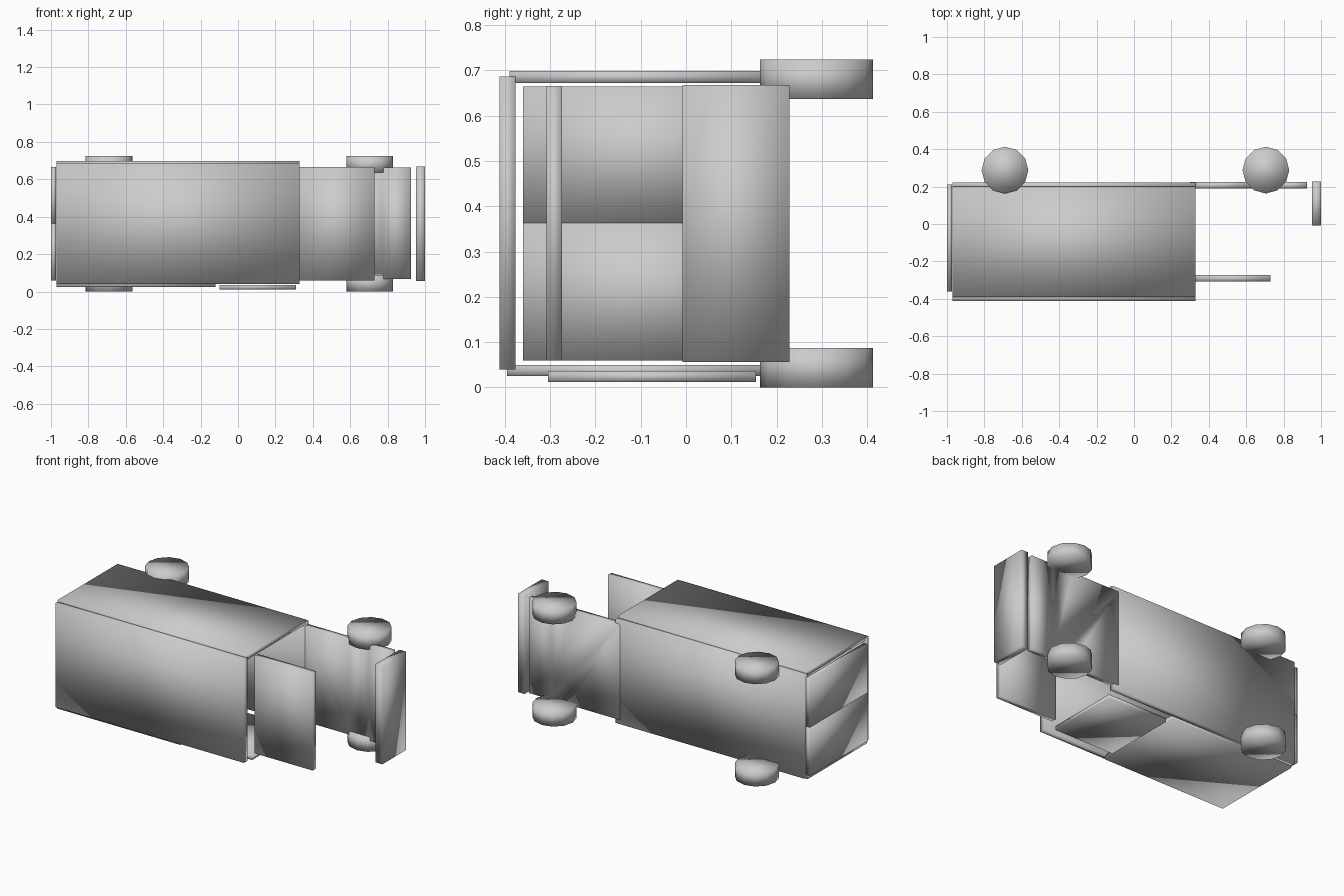
import bpy, bmesh, math

if "Cube" in bpy.data.objects:
    bpy.data.objects.remove(bpy.data.objects["Cube"])

grey = bpy.data.materials.new("plain_grey")
grey.diffuse_color = (0.6, 0.6, 0.6, 1)
grey.use_nodes = True
grey.node_tree.nodes["Principled BSDF"].inputs["Base Color"].default_value = grey.diffuse_color


def finish(name, bm):
    bmesh.ops.recalc_face_normals(bm, faces=bm.faces)
    for f in bm.faces:
        f.smooth = True
    me = bpy.data.meshes.new(name)
    bm.to_mesh(me)
    bm.free()
    me.materials.append(grey)
    ob = bpy.data.objects.new(name, me)
    bpy.context.collection.objects.link(ob)
    return ob


def panel(name, x, y, z):
    """Softly shaded slab spanning the given ranges."""
    bm = bmesh.new()
    bmesh.ops.create_cube(bm, size=1)
    for v in bm.verts:
        v.co = [r[0] + (c + 0.5) * (r[1] - r[0]) for c, r in zip(v.co, (x, y, z))]
    return finish(name, bm)


def extruded_plate(name, outline, y0, y1):
    """Plate with an x-z outline, thick along y."""
    bm = bmesh.new()
    face = bm.faces.new([bm.verts.new((x, y0, z)) for x, z in outline])
    ext = bmesh.ops.extrude_face_region(bm, geom=[face])
    for v in ext["geom"]:
        if isinstance(v, bmesh.types.BMVert):
            v.co.y = y1
    return finish(name, bm)


def wheel(name, x, z):
    bm = bmesh.new()
    bmesh.ops.create_cone(bm, cap_ends=True, segments=12, radius1=0.125,
                          radius2=0.125, depth=0.087)
    bmesh.ops.translate(bm, verts=bm.verts, vec=(x, 0.288, z))
    return finish(name, bm)


# Cargo box, lying on its side
panel("box_roof", (-0.97, 0.33), (-0.412, -0.377), (0.04, 0.687))
panel("box_floor", (-0.97, 0.33), (0.187, 0.221), (0.04, 0.687))
panel("box_left_wall", (-0.97, 0.33), (-0.39, 0.2), (0.672, 0.699))
panel("box_right_wall", (-0.97, -0.12), (-0.395, 0.19), (0.025, 0.05))
panel("sliding_door", (-0.1, 0.31), (-0.305, 0.155), (0.012, 0.036))

# Pair of rear doors
for i, z in enumerate(((0.06, 0.363), (0.363, 0.665))):
    panel(f"rear_door_{i + 1}", (-1.0, -0.973), (-0.36, 0.21), z)

# Cab: roof, nose panel and floor notched around the front wheels
panel("cab_roof", (0.33, 0.73), (-0.308, -0.274), (0.06, 0.666))
panel("nose_panel", (0.953, 1.0), (-0.008, 0.228), (0.056, 0.668))
lower = [(0.3, 0.068), (0.635, 0.068), (0.635, 0.09), (0.77, 0.09),
         (0.77, 0.068), (0.925, 0.068)]
upper = [(x, 0.73 - z) for x, z in reversed(lower)]
extruded_plate("cab_floor", lower + upper, 0.19, 0.224)

# Wheels
for end, x in (("rear", -0.69), ("front", 0.705)):
    for side, z in (("right", 0.0435), ("left", 0.6805)):
        wheel(f"{end}_{side}_wheel", x, z)
